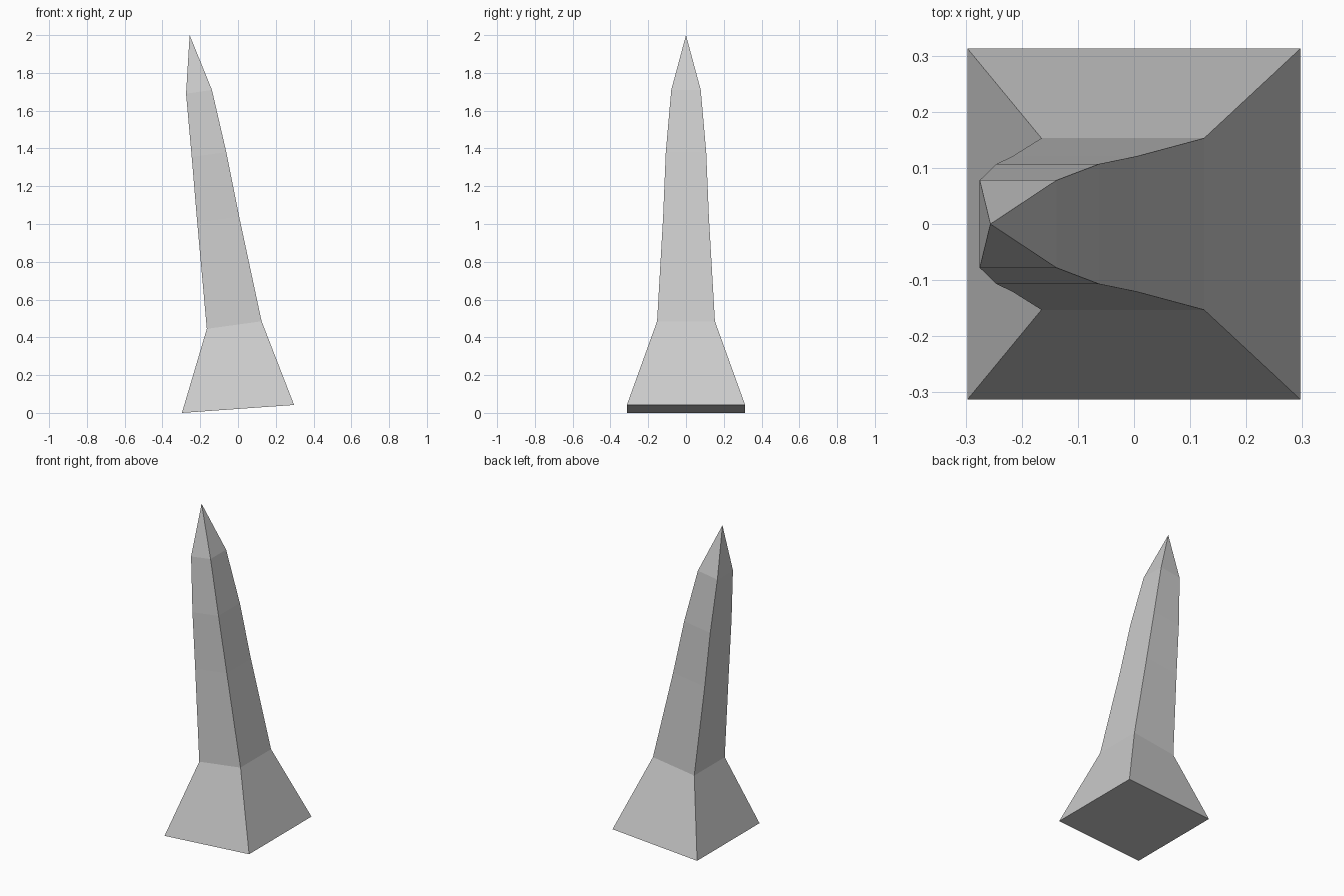
import bpy, bmesh

if "Cube" in bpy.data.objects:
    bpy.data.objects.remove(bpy.data.objects["Cube"])

# Square rings, bottom to top: left x, left z, right x, right z, half depth
rings = [
    (-0.297, 0.00, 0.297, 0.042, 0.313),   # flared base
    (-0.165, 0.445, 0.125, 0.485, 0.153),  # neck
    (-0.216, 1.01, 0.006, 1.04, 0.121),
    (-0.245, 1.355, -0.062, 1.38, 0.107),
    (-0.275, 1.69, -0.138, 1.71, 0.078),   # shoulder of the tip
]
tip = (-0.256, 0, 2.0)

# Leaning spike: bridge the rings, cap the bottom, close to a point
bm = bmesh.new()
loops = []
for lx, lz, rx, rz, d in rings:
    loops.append([bm.verts.new(p) for p in
                  ((lx, -d, lz), (rx, -d, rz), (rx, d, rz), (lx, d, lz))])
for low, high in zip(loops, loops[1:]):
    for i in range(4):
        j = (i + 1) % 4
        bm.faces.new((low[i], low[j], high[j], high[i]))
bm.faces.new(reversed(loops[0]))
apex = bm.verts.new(tip)
for i in range(4):
    bm.faces.new((loops[-1][i], loops[-1][(i + 1) % 4], apex))
bmesh.ops.recalc_face_normals(bm, faces=bm.faces)

mesh = bpy.data.meshes.new("leaning_spike")
bm.to_mesh(mesh)
bm.free()
bpy.context.collection.objects.link(bpy.data.objects.new("leaning_spike", mesh))
